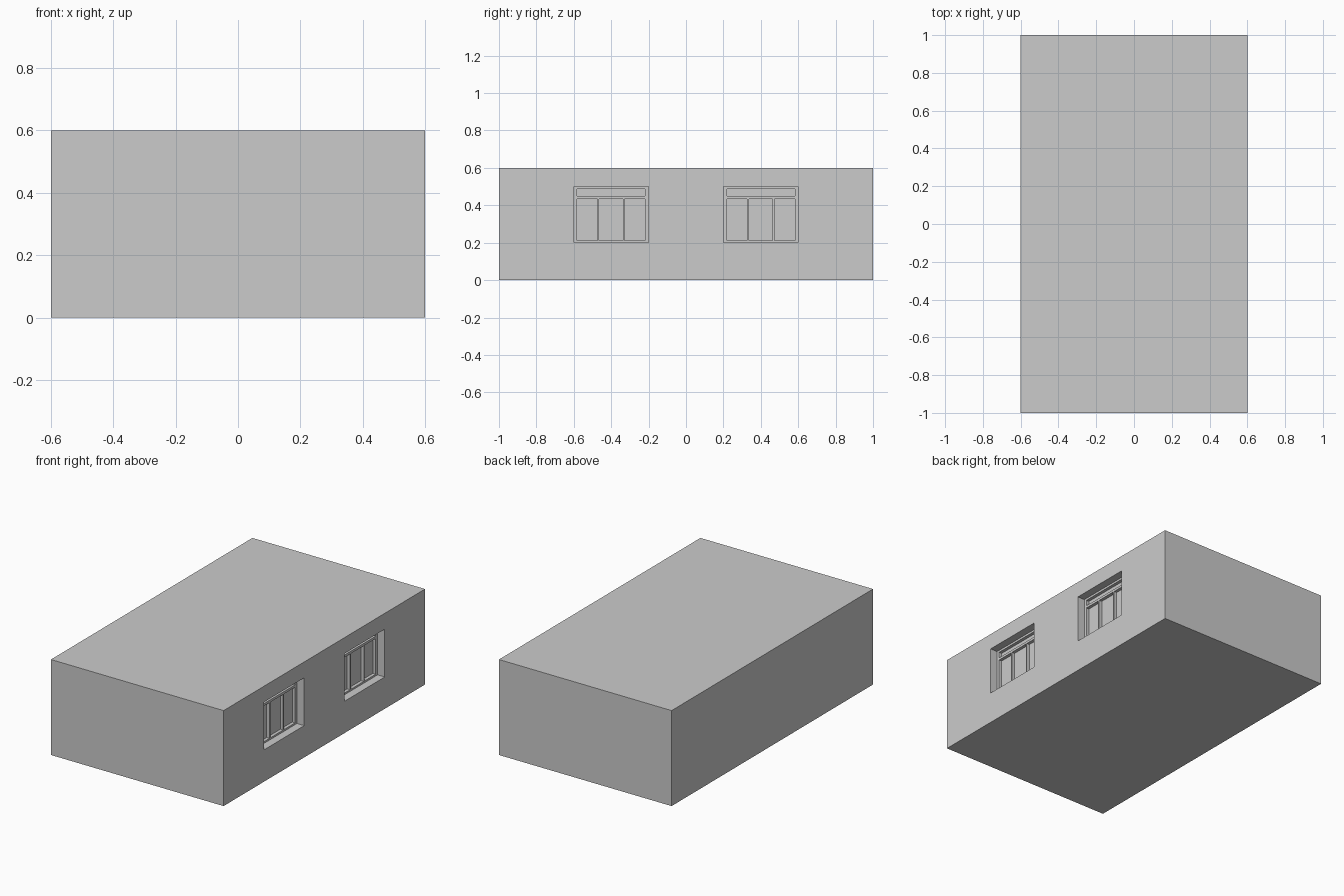
import bpy

if "Cube" in bpy.data.objects:
    bpy.data.objects.remove(bpy.data.objects["Cube"])

W, L, H = 0.6, 1.0, 0.6          # half width, half length, height
REVEAL, PANE = 0.05, 0.07        # depth of window frame face and of glass


def box(name, x, y, z):
    """Axis-aligned box from (min, max) pairs."""
    bpy.ops.mesh.primitive_cube_add(size=1, location=[sum(p) / 2 for p in (x, y, z)])
    ob = bpy.context.object
    ob.name = name
    ob.scale = [p[1] - p[0] for p in (x, y, z)]
    bpy.ops.object.transform_apply(location=False, rotation=False, scale=True)
    return ob


def cut(target, name, depth, y, z):
    """Recess a rectangle into the right-hand wall."""
    cutter = box(name, (W - depth, W + 0.1), y, z)
    cutter.hide_render = True
    bpy.context.view_layer.objects.active = target
    mod = target.modifiers.new(name, 'BOOLEAN')
    mod.operation, mod.solver, mod.object = 'DIFFERENCE', 'EXACT', cutter
    bpy.ops.object.modifier_apply(modifier=mod.name)
    bpy.data.objects.remove(cutter)


# main block
body = box("building_block", (-W, W), (-L, L), (0, H))

# two windows: outer reveal, wide transom light, three tall panes
for y0 in (-0.6, 0.2):
    cut(body, "window_reveal", REVEAL, (y0, y0 + 0.4), (0.2, 0.5))
    cut(body, "transom_light", PANE, (y0 + 0.018, y0 + 0.382), (0.45, 0.487))
    for a, b in ((0.018, 0.127), (0.136, 0.263), (0.272, 0.382)):
        cut(body, "window_pane", PANE, (y0 + a, y0 + b), (0.211, 0.435))
